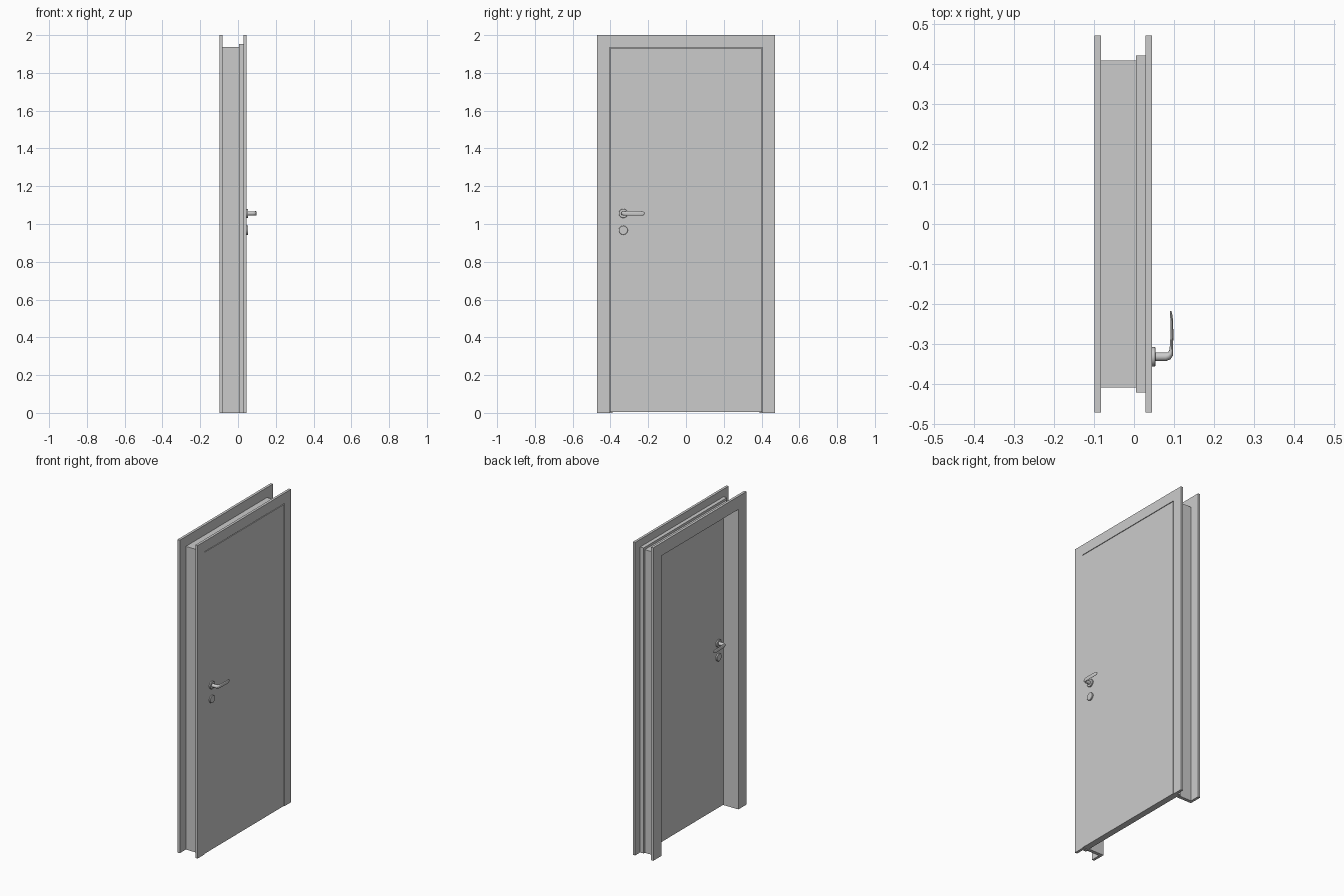
import bpy, bmesh, math
from mathutils import Vector

if "Cube" in bpy.data.objects:
    bpy.data.objects.remove(bpy.data.objects["Cube"])

FRONT, BACK = 0.045, 0.005      # x of the two door faces
HANDLE_Y, HANDLE_Z, LOCK_Z = -0.332, 1.056, 0.967


def finish(name, bm, smooth=False):
    bmesh.ops.recalc_face_normals(bm, faces=bm.faces)
    mesh = bpy.data.meshes.new(name)
    bm.to_mesh(mesh)
    bm.free()
    ob = bpy.data.objects.new(name, mesh)
    bpy.context.collection.objects.link(ob)
    if smooth:
        bpy.ops.object.select_all(action='DESELECT')
        ob.select_set(True)
        bpy.context.view_layer.objects.active = ob
        bpy.ops.object.shade_smooth_by_angle(angle=math.radians(35))
    return ob


def box(name, x, y, z):
    bm = bmesh.new()
    bmesh.ops.create_cube(bm, size=1)
    for v in bm.verts:
        v.co = Vector([(r[0] + r[1]) / 2 + c * (r[1] - r[0])
                       for r, c in zip((x, y, z), v.co)])
    return finish(name, bm)


def loft(name, rings):
    """Skin a list of closed point rings and cap both ends."""
    bm = bmesh.new()
    loops = [[bm.verts.new(p) for p in ring] for ring in rings]
    n = len(loops[0])
    for a, b in zip(loops, loops[1:]):
        for i in range(n):
            bm.faces.new((a[i], a[(i + 1) % n], b[(i + 1) % n], b[i]))
    bm.faces.new(loops[0])
    bm.faces.new(loops[-1])
    return finish(name, bm, True)


def disc(name, face, side, z, profile, n=32):
    """Round plate: profile is (distance from door, radius)."""
    rings = [[(face + side * d, HANDLE_Y + r * math.cos(2 * math.pi * i / n),
               z + r * math.sin(2 * math.pi * i / n)) for i in range(n)]
             for d, r in profile]
    return loft(name, rings)


def lever(name, face, side, n=20):
    # (distance from door, sideways, half thickness, half height)
    path = [(0.006, 0.000, 0.011, 0.011), (0.034, 0.000, 0.011, 0.011),
            (0.041, 0.002, 0.010, 0.011), (0.0460, 0.007, 0.0075, 0.0115),
            (0.0480, 0.015, 0.0050, 0.012), (0.0490, 0.03, 0.0040, 0.012),
            (0.0500, 0.06, 0.0035, 0.012), (0.0495, 0.09, 0.003, 0.012),
            (0.0482, 0.103, 0.003, 0.011), (0.0472, 0.110, 0.0025, 0.008),
            (0.0467, 0.114, 0.0015, 0.003)]
    rings = []
    for k, (d, s, t, h) in enumerate(path):
        p, q = path[max(k - 1, 0)], path[min(k + 1, len(path) - 1)]
        along = Vector((q[0] - p[0], q[1] - p[1])).normalized()
        ring = []
        for i in range(n):
            a = 2 * math.pi * i / n
            u = t * math.cos(a)
            ring.append((face + side * (d + along.y * u),
                         HANDLE_Y + s - along.x * u,
                         HANDLE_Z + h * math.sin(a)))
        rings.append(ring)
    return loft(name, rings)


# Door frame: (name, x range, inner y, outer y, head bottom z, head top z, side top z)
layers = [("back_casing", (-0.0985, -0.082), 0.388, 0.471, 1.917, 2.0, 2.0),
          ("jamb", (-0.082, 0.005), 0.388, 0.409, 1.917, 1.937, 1.937),
          ("rebate", (0.005, 0.029), 0.404, 0.421, 1.934, 1.952, 1.952),
          ("front_casing", (0.029, 0.045), 0.404, 0.471, 1.934, 2.0, 2.0)]
for name, x, yi, yo, z0, z1, zs in layers:
    box(name + "_left", x, (-yo, -yi), (0, zs))
    box(name + "_right", x, (yi, yo), (0, zs))
    box(name + "_head", x, (-yi, yi), (z0, z1))

# Door leaf
box("door_leaf", (BACK, FRONT), (-0.402, 0.402), (0.004, 1.93))

# Handle set on both faces
for label, face, side in (("front", FRONT, 1), ("back", BACK, -1)):
    plate = [(0, 0.024), (0.007, 0.024), (0.0085, 0.0225)]
    disc(label + "_handle_plate", face, side, HANDLE_Z, plate)
    disc(label + "_lock_plate", face, side, LOCK_Z, plate)
    lever(label + "_lever", face, side)
